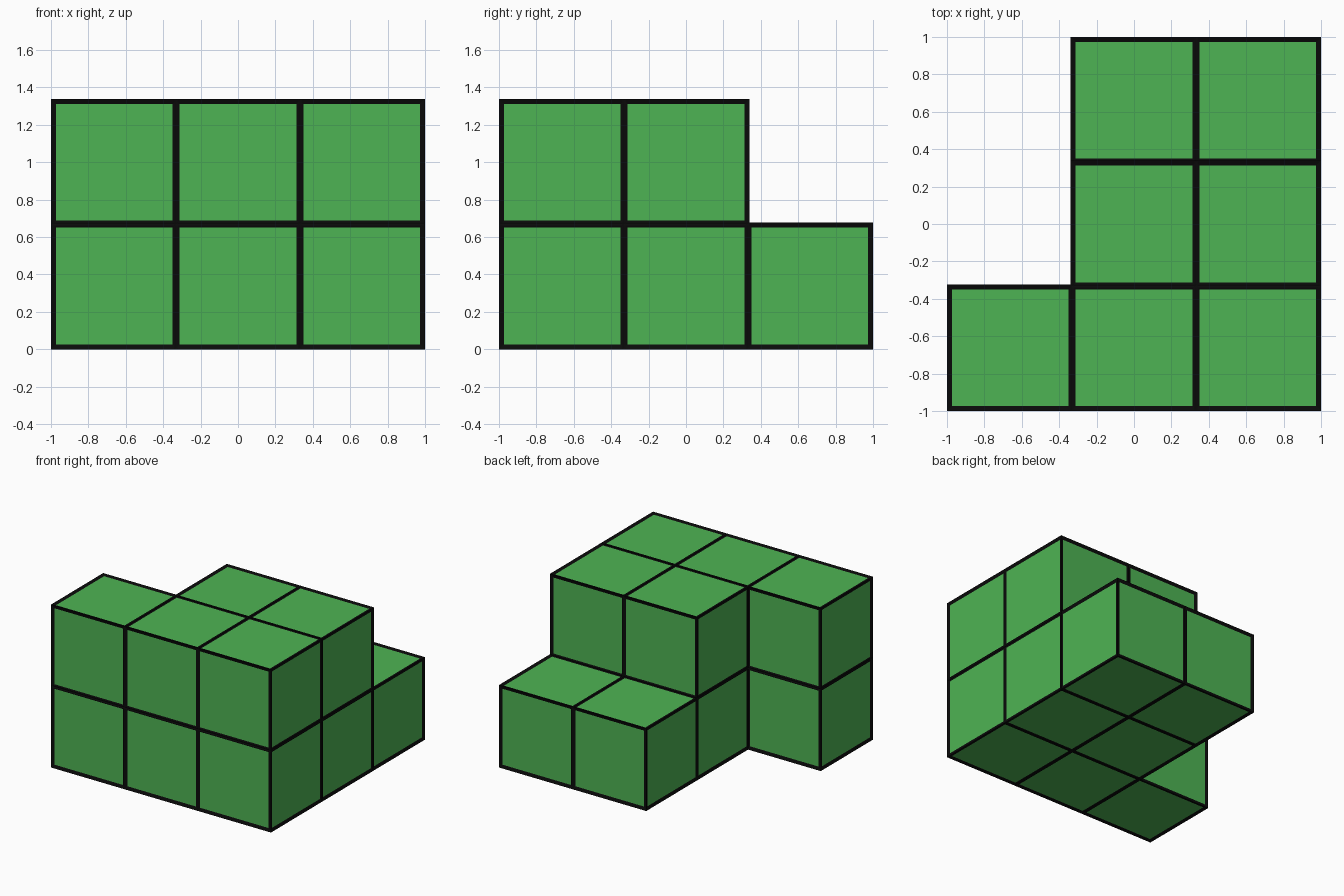
import bpy
import bmesh
from mathutils import Vector

PITCH = 0.661    # spacing of the blocks
EDGE = 0.0185    # width of the dark edging on each face
RAISE = 0.0083   # how far the edging stands out

default = bpy.data.objects.get("Cube")
if default:
    bpy.data.objects.remove(default, do_unlink=True)


def make_material(name, color):
    mat = bpy.data.materials.new(name)
    mat.use_nodes = True
    mat.diffuse_color = color
    bsdf = mat.node_tree.nodes["Principled BSDF"]
    bsdf.inputs["Base Color"].default_value = color
    bsdf.inputs["Roughness"].default_value = 0.8
    return mat


# One block: green panels framed by raised black edging
mesh = bpy.data.meshes.new("block")
mesh.materials.append(make_material("green", (0.076, 0.456, 0.087, 1)))
mesh.materials.append(make_material("black", (0.003, 0.003, 0.003, 1)))
bm = bmesh.new()
corners = bmesh.ops.create_cube(bm, size=PITCH)["verts"]
rim = bmesh.ops.inset_individual(bm, faces=bm.faces[:], thickness=EDGE,
                                 use_even_offset=True)["faces"]
for face in rim:
    face.material_index = 1
for v in corners:
    v.co += Vector([RAISE if c > 0 else -RAISE for c in v.co])
bm.to_mesh(mesh)
bm.free()

# Stack of blocks: L-shaped layers, the upper one a row shorter at the back
layers = {
    "lower": [(-1, 0, 1), (0, 1), (0, 1)],
    "upper": [(-1, 0, 1), (0, 1)],
}
for level, (layer, rows) in enumerate(layers.items()):
    for row, columns in enumerate(rows):
        for col in columns:
            block = bpy.data.objects.new(f"{layer}_block", mesh)
            block.location = (col * PITCH, (row - 1) * PITCH,
                              RAISE + (level + 0.5) * PITCH)
            bpy.context.collection.objects.link(block)
